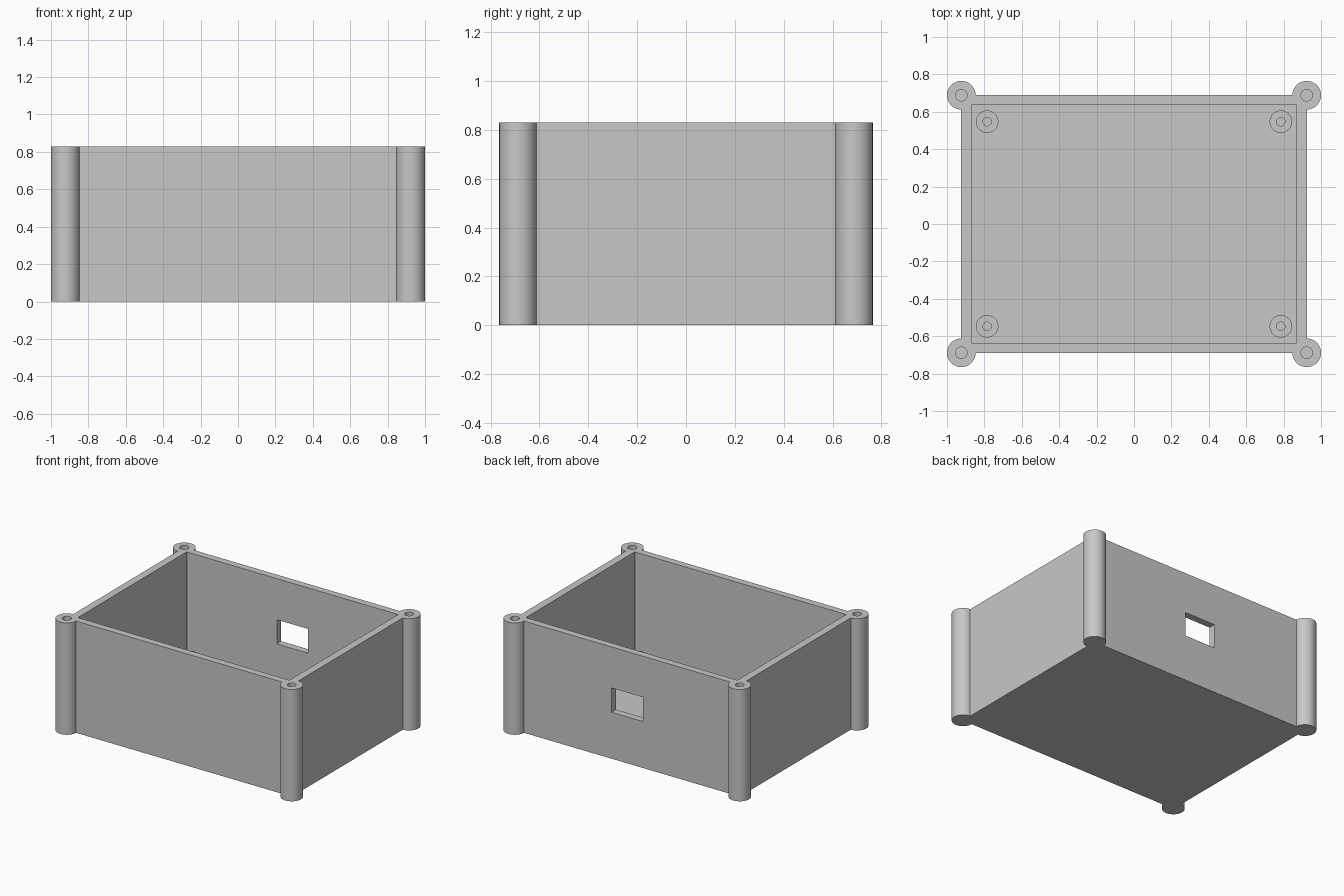
import bpy
import math

default = bpy.data.objects.get("Cube")
if default:
    bpy.data.objects.remove(default, do_unlink=True)

# Main dimensions
HEIGHT = 0.83
FLOOR = 0.055
HALF_X, HALF_Y = 0.925, 0.69
INNER_X, INNER_Y = 0.869, 0.638
PILLAR = (0.9235, 0.6885)
STANDOFF = (0.785, 0.547)
STANDOFF_TOP = 0.125

grey = bpy.data.materials.new("plain grey")
grey.use_nodes = True
colour = (0.58, 0.58, 0.58, 1)
grey.diffuse_color = colour
grey.node_tree.nodes["Principled BSDF"].inputs["Base Color"].default_value = colour


def box(name, x, y, z):
    """Box spanning the given (low, high) ranges."""
    spans = (x, y, z)
    bpy.ops.mesh.primitive_cube_add(size=1, location=[sum(s) / 2 for s in spans])
    ob = bpy.context.object
    ob.name = name
    ob.scale = [s[1] - s[0] for s in spans]
    bpy.ops.object.transform_apply(location=True, rotation=False, scale=True)
    ob.data.materials.append(grey)
    return ob


def post(name, x, y, radius, low, high):
    """Vertical round post."""
    bpy.ops.mesh.primitive_cylinder_add(
        vertices=64, radius=radius, depth=high - low, location=(x, y, (low + high) / 2))
    ob = bpy.context.object
    ob.name = name
    ob.data.materials.append(grey)
    return ob


def combine(target, tool, operation):
    """Apply a boolean and discard the tool."""
    tool.hide_render = True
    mod = target.modifiers.new(tool.name, 'BOOLEAN')
    mod.operation = operation
    mod.solver = 'EXACT'
    mod.object = tool
    bpy.context.view_layer.objects.active = target
    bpy.ops.object.modifier_apply(modifier=mod.name)
    bpy.data.objects.remove(tool, do_unlink=True)


def corners(point):
    return [(sx * point[0], sy * point[1]) for sx in (-1, 1) for sy in (-1, 1)]


# Open-topped shell with a connector window in the back wall
case = box("enclosure_base", (-HALF_X, HALF_X), (-HALF_Y, HALF_Y), (0, HEIGHT))
combine(case, box("cavity", (-INNER_X, INNER_X), (-INNER_Y, INNER_Y), (FLOOR, 1)), 'DIFFERENCE')
combine(case, box("window", (-0.128, 0.128), (0.5, 0.9), (0.345, 0.525)), 'DIFFERENCE')

# Corner pillars with blind screw holes
for x, y in corners(PILLAR):
    combine(case, post("pillar", x, y, 0.0765, 0, HEIGHT), 'UNION')
    combine(case, post("pillar_hole", x, y, 0.031, FLOOR, 1), 'DIFFERENCE')

# Board standoffs on the floor
for x, y in corners(STANDOFF):
    combine(case, post("standoff", x, y, 0.06, FLOOR / 2, STANDOFF_TOP), 'UNION')
    combine(case, post("standoff_hole", x, y, 0.0225, FLOOR, HEIGHT), 'DIFFERENCE')

# Smooth round walls, sharp edges
bpy.ops.object.select_all(action='DESELECT')
case.select_set(True)
bpy.context.view_layer.objects.active = case
bpy.ops.object.shade_smooth_by_angle(angle=math.radians(30))
